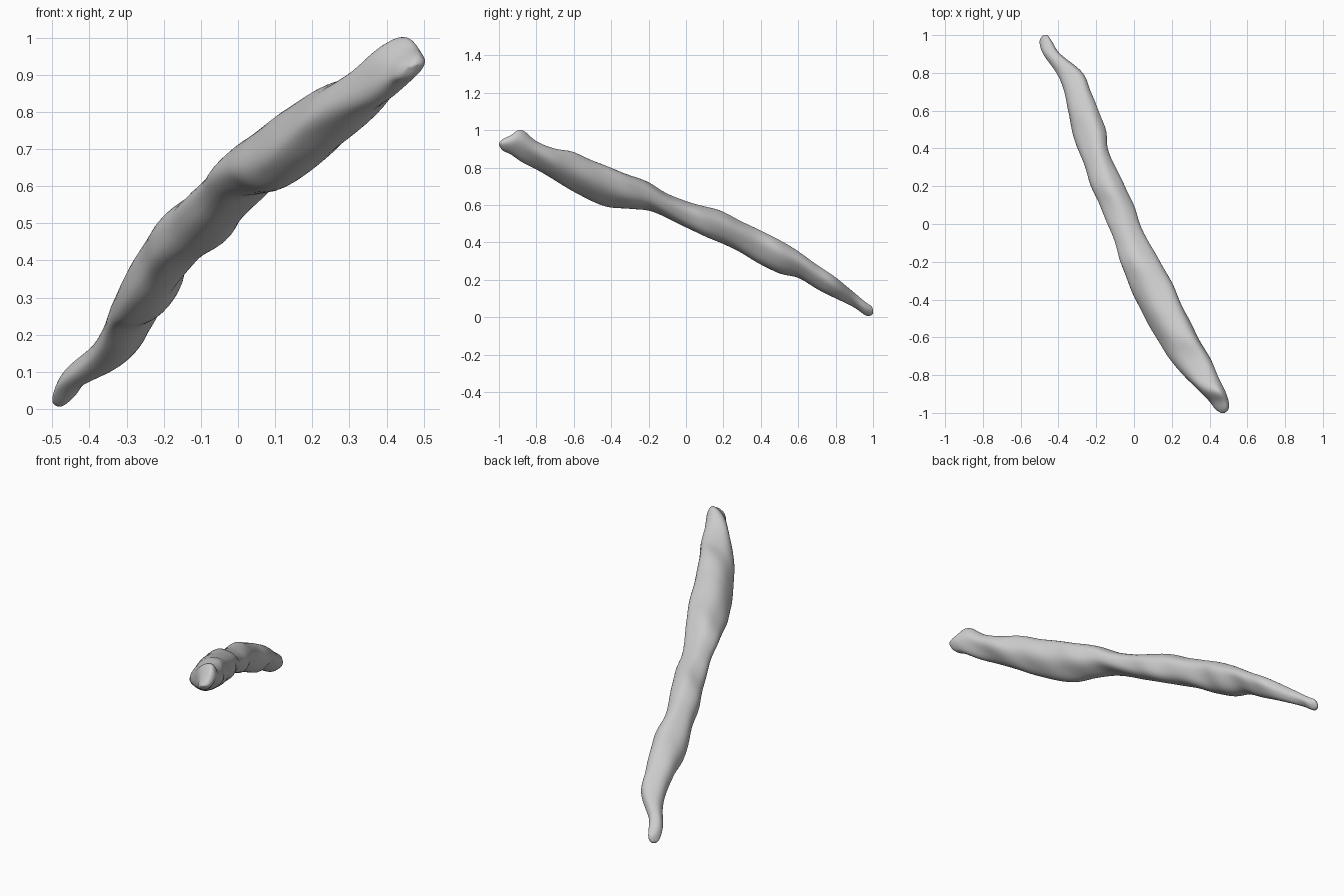
import bpy
import bmesh
import math

cube = bpy.data.objects.get("Cube")
if cube:
    bpy.data.objects.remove(cube, do_unlink=True)

# Stations from the thin low end to the thick raised end, in hundredths:
# y, left edge x, right edge x, bottom z, top z
STATIONS = [
    (100, -48, -46, 2, 4), (99, -49, -45, 1, 6), (96, -50, -43, 1, 8),
    (90, -48, -39, 5, 13), (80, -41, -27, 10, 21), (70, -37, -23, 15, 28),
    (60, -35, -19, 21, 35), (50, -33, -15, 23, 41), (40, -30, -14, 28, 46),
    (30, -26, -10, 34, 51), (20, -23, -5, 39, 56), (10, -18, 0, 43, 59),
    (0, -14, 3, 48, 62), (-10, -10, 8, 53, 66), (-20, -7, 14, 57, 72),
    (-30, -3, 20, 58, 76), (-40, 1, 24, 59, 80), (-50, 6, 29, 62, 84),
    (-60, 12, 34, 67, 88), (-70, 18, 40, 73, 90), (-80, 26, 44, 79, 94),
    (-88, 34, 48, 83, 100), (-94, 40, 50, 87, 97), (-98, 43, 50, 89, 95),
    (-100, 46, 48, 92, 93),
]
SIDES = 40
STEPS = 6


def spline(a, b, c, d, t):
    """Smooth interpolation between b and c."""
    return b + 0.5 * t * (c - a + t * (2 * a - 5 * b + 4 * c - d + t * (3 * (b - c) + d - a)))


def sample_stations():
    last = len(STATIONS) - 1
    for i in range(last):
        near = [STATIONS[min(max(i + k, 0), last)] for k in (-1, 0, 1, 2)]
        for s in range(STEPS):
            yield [spline(*values, s / STEPS) / 100 for values in zip(*near)]
    yield [value / 100 for value in STATIONS[last]]


def add_ring(bm, y, left, right, bottom, top):
    """Slanted oval section with shallow lengthwise ridges."""
    center_x, center_z = (left + right) / 2, (bottom + top) / 2
    half_x, half_z = (right - left) / 2, (top - bottom) / 2
    lean = math.asin(min(0.45, 0.12 + 0.65 * abs(y)))
    ring = []
    for i in range(SIDES):
        angle = math.tau * i / SIDES
        ridge = 0.022 * math.sin(5 * angle + 4 * y) + 0.015 * math.sin(3 * angle - 17 * y)
        knots = 0.012 * math.sin(31 * y + 2 * angle)
        scale = 1 + ridge + knots
        x = center_x + half_x * scale * math.cos(angle)
        z = center_z + half_z * scale * math.sin(angle + lean)
        ring.append(bm.verts.new((x, y, max(z, 0))))
    return ring


# Tapered, bent stick body
bm = bmesh.new()
rings = [add_ring(bm, *station) for station in sample_stations()]
for ring, following in zip(rings, rings[1:]):
    for i in range(SIDES):
        j = (i + 1) % SIDES
        bm.faces.new((ring[i], ring[j], following[j], following[i]))
bm.faces.new(rings[0])
bm.faces.new(rings[-1])
bmesh.ops.recalc_face_normals(bm, faces=bm.faces)

mesh = bpy.data.meshes.new("stick_body")
bm.to_mesh(mesh)
bm.free()
stick = bpy.data.objects.new("stick_body", mesh)
bpy.context.collection.objects.link(stick)

# Plain light grey surface
grey = bpy.data.materials.new("light grey")
grey.use_nodes = True
color = (0.6, 0.6, 0.6, 1)
grey.diffuse_color = color
grey.node_tree.nodes["Principled BSDF"].inputs["Base Color"].default_value = color
mesh.materials.append(grey)

bpy.context.view_layer.objects.active = stick
stick.select_set(True)
bpy.ops.object.shade_smooth()
